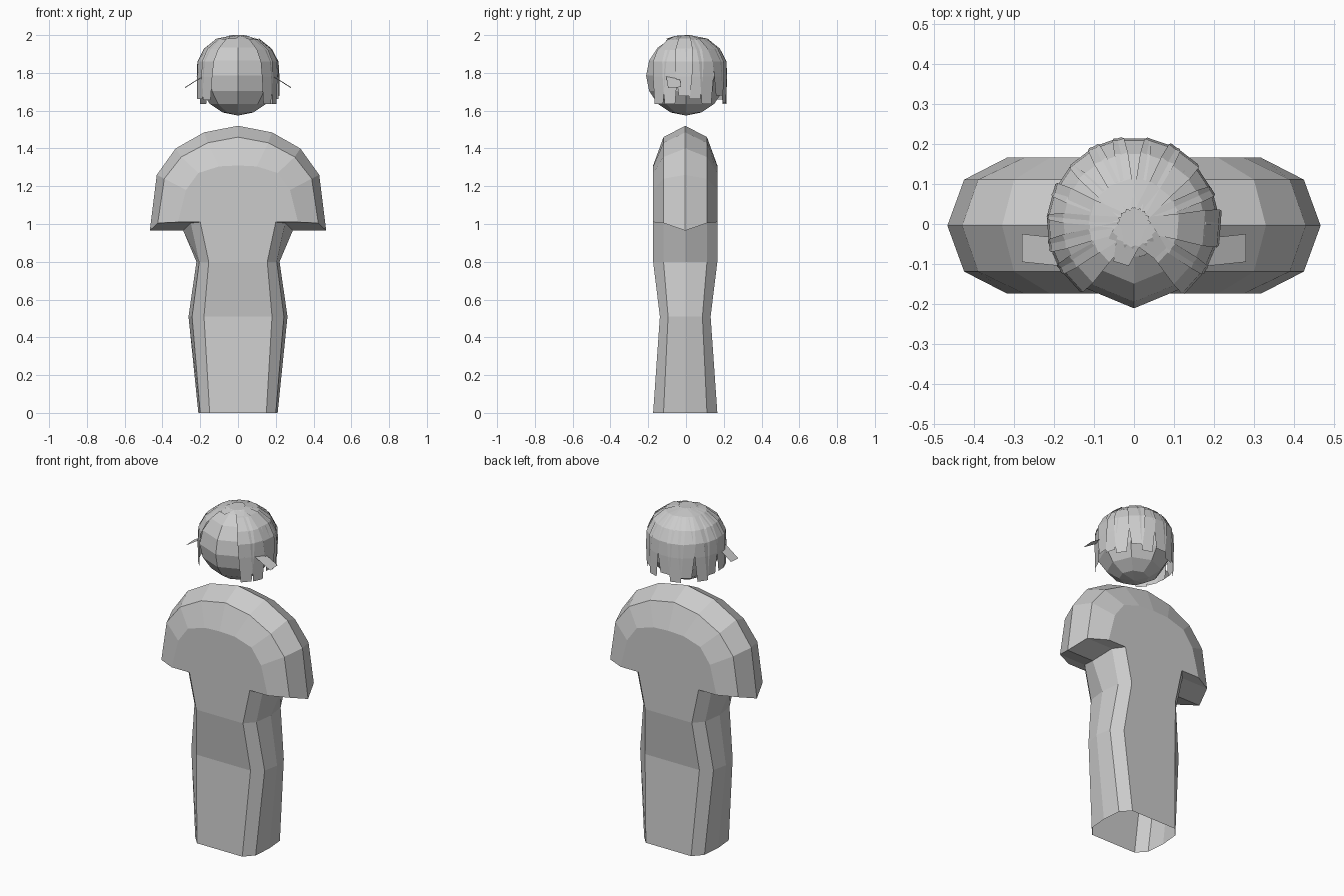
import bpy, bmesh, math, random
from mathutils import Vector

if "Cube" in bpy.data.objects:
    bpy.data.objects.remove(bpy.data.objects["Cube"])

random.seed(4)


def make_object(name, bm):
    mesh = bpy.data.meshes.new(name)
    bm.to_mesh(mesh)
    bm.free()
    ob = bpy.data.objects.new(name, mesh)
    bpy.context.collection.objects.link(ob)
    return ob


# torso: right-half outlines (x, z) from the neck down, for three depths
centre = [(0, 1.52), (.18, 1.485), (.33, 1.40), (.43, 1.26), (.467, .965),
          (.29, .965), (.22, .80), (.262, .51), (.21, 0)]
middle = [(0, 1.46), (.16, 1.43), (.30, 1.355), (.39, 1.24), (.425, 1.005),
          (.25, 1.005), (.205, .80), (.243, .51), (.20, 0)]
face = [(0, 1.31), (.10, 1.305), (.21, 1.27), (.275, 1.18), (.318, 1.01),
        (.20, 1.01), (.155, .80), (.18, .51), (.15, 0)]
bm = bmesh.new()
loops = []
for y, half in [(-.17, face), (-.115, middle), (0, centre), (.115, middle), (.17, face)]:
    outline = half + [(-x, z) for x, z in reversed(half[1:])]
    loops.append([bm.verts.new((x, y * (.79 if z == .51 else 1) - .004, z))
                  for x, z in outline])
n = len(loops[0])
for a, b in zip(loops, loops[1:]):
    for i in range(n):
        j = (i + 1) % n
        if a[i].co.z + a[j].co.z > 0:          # the base stays open
            bm.faces.new((a[i], a[j], b[j], b[i]))
for loop in (loops[0], loops[-1]):             # front and back panels
    bm.faces.new(loop[:6] + loop[-5:])
    for k in (5, 6, 7):
        bm.faces.new((loop[k], loop[k + 1], loop[n - k - 1], loop[n - k]))
bmesh.ops.recalc_face_normals(bm, faces=bm.faces)
make_object("torso", bm)

# head
bpy.ops.mesh.primitive_uv_sphere_add(segments=8, ring_count=8, radius=.211,
                                     location=(0, 0, 1.785))
bpy.context.object.name = "head"

# hair: ribbons of (radius, height, width) fanning out from the crown
bm = bmesh.new()


def ribbon(angle, path, twist=0):
    out = Vector((math.cos(angle), math.sin(angle), 0))
    side = Vector((-out.y, out.x, 0))
    prev = None
    for k, (r, z, w) in enumerate(path):
        mid = out * r + side * twist * k + Vector((0, 0, z))
        row = [bm.verts.new(mid - side * w / 2), bm.verts.new(mid + side * w / 2)]
        if prev:
            bm.faces.new((prev[0], row[0], row[1], prev[1]))
        prev = row


# long strands round the sides and back
count = 15
for i in range(count):
    angle = math.radians(-42 + 264 * i / (count - 1))
    d = random.uniform(-.004, .004)
    end = random.uniform(1.63, 1.69)
    ribbon(angle, [(.03, 1.997, .04), (.11, 1.978 + d, .065), (.175, 1.925 + d, .09),
                   (.208 + d, 1.86, .095), (.213 + d, 1.78, .085), (.213 + d, end, .06)],
           random.uniform(-.003, .003))

# short strands at the front of the crown
for deg in (-130, -108, -86, -66, -48):
    ribbon(math.radians(deg), [(-.03, 2.0, .06), (.05, 1.996, .06),
                               (random.uniform(.08, .11), 1.98, .04)])
make_object("hair", bm)

# side tufts sticking out
bm = bmesh.new()
for s in (1, -1):
    pts = [(.185, -.105, 1.78), (.185, -.035, 1.785), (.28, -.025, 1.725), (.28, -.095, 1.72)]
    bm.faces.new([bm.verts.new((s * x, y, z)) for x, y, z in pts])
make_object("side_tufts", bm)
